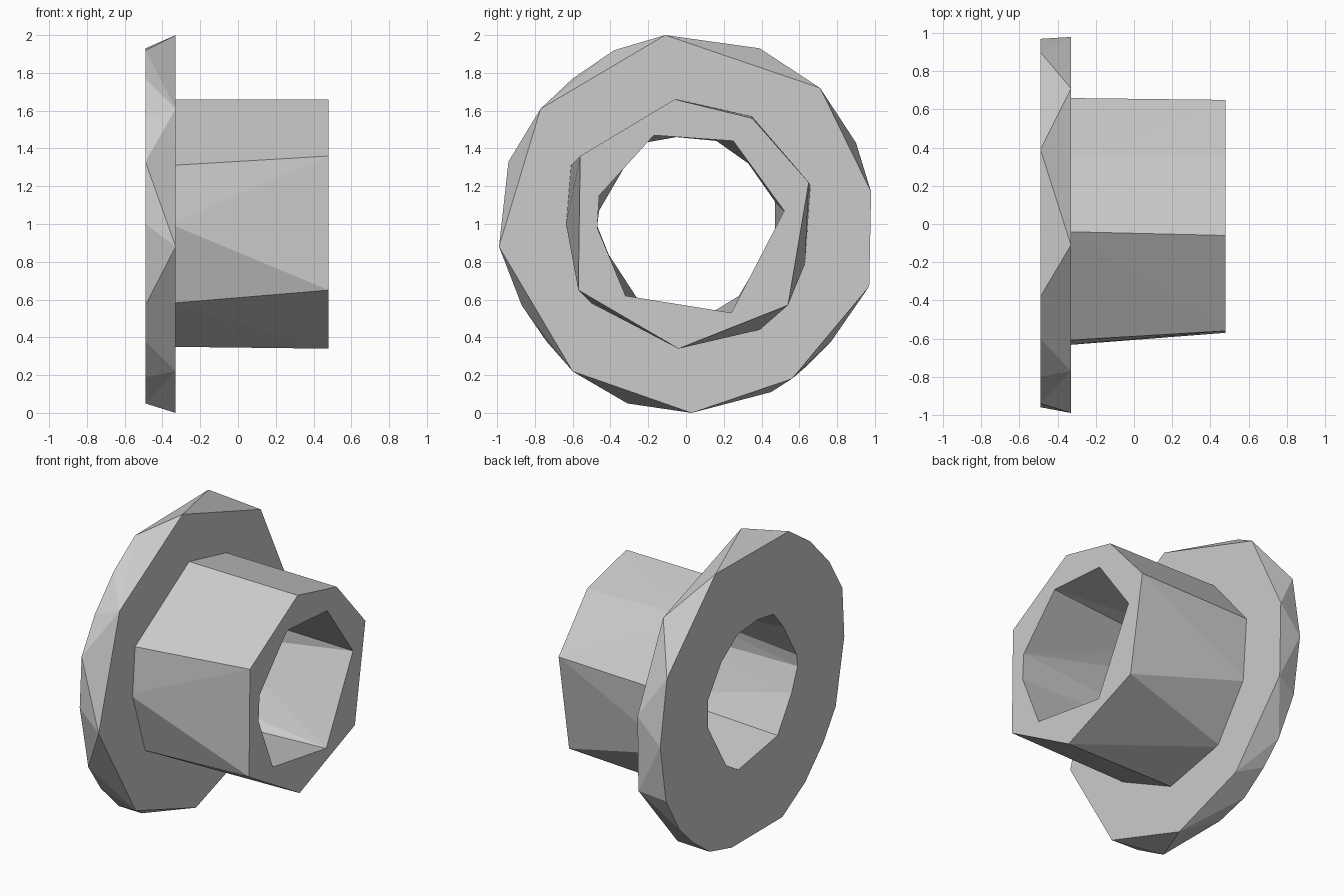
import bpy, bmesh

if "Cube" in bpy.data.objects:
    bpy.data.objects.remove(bpy.data.objects["Cube"])

X_BACK, X_FLANGE, X_END = -0.49, -0.33, 0.48


def lofted_hull(name, x0, ring0, x1, ring1):
    """Faceted solid between two (y, z) outlines at x0 and x1."""
    bm = bmesh.new()
    for x, ring in ((x0, ring0), (x1, ring1)):
        for y, z in ring:
            bm.verts.new((x, y, z))
    res = bmesh.ops.convex_hull(bm, input=bm.verts[:])
    loose = [v for v in bm.verts if not v.link_faces]
    bmesh.ops.delete(bm, geom=loose, context='VERTS')
    bmesh.ops.dissolve_limit(bm, angle_limit=0.005, verts=bm.verts[:], edges=bm.edges[:])
    bmesh.ops.recalc_face_normals(bm, faces=bm.faces[:])
    mesh = bpy.data.meshes.new(name)
    bm.to_mesh(mesh)
    bm.free()
    obj = bpy.data.objects.new(name, mesh)
    bpy.context.collection.objects.link(obj)
    return obj


def boolean(obj, other, operation):
    mod = obj.modifiers.new(operation.title(), 'BOOLEAN')
    mod.object, mod.operation, mod.solver = other, operation, 'EXACT'
    other.hide_render = True
    bpy.context.view_layer.objects.active = obj
    bpy.ops.object.modifier_apply(modifier=mod.name)
    bpy.data.objects.remove(other)


# Flange: disc with zigzag facets round its rim
flange_back = [(.39, 1.93), (-.38, 1.92), (-.60, 1.77), (-.80, 1.56), (-.94, 1.33),
               (-.96, 1.0), (-.87, .57), (-.74, .38), (-.55, .19), (-.31, .05),
               (.22, .05), (.45, .11), (.63, .24), (.77, .38), (.91, .62),
               (.97, 1.0), (.90, 1.43)]
flange_front = [(-.11, 2.0), (.71, 1.72), (.98, 1.17), (.97, .67), (.56, .18),
                (.03, 0), (-.60, .22), (-.99, .88), (-.77, 1.61)]
body = lofted_hull("flanged_bushing", X_BACK, flange_back, X_FLANGE, flange_front)

# Hub: faceted sleeve, slightly sunk into the flange
hub_base = [(-.04, 1.66), (.35, 1.57), (.66, 1.2), (.63, .79), (.39, .44),
            (-.05, .35), (-.50, .58), (-.635, 1.0), (-.61, 1.31)]
hub_end = [(-.06, 1.66), (.35, 1.56), (.65, 1.22), (.54, .57), (-.04, .34),
           (-.57, .65), (-.56, 1.36)]
hub = lofted_hull("hub", X_FLANGE - .03, hub_base, X_END, hub_end)
boolean(body, hub, 'UNION')

# Bore: faceted hole right through
bore_back = [(-.22, 1.43), (-.05, 1.46), (.16, 1.44), (.33, 1.32), (.47, 1.12),
             (.47, .94), (.28, .62), (.15, .54), (-.26, .61), (-.41, .84),
             (-.47, .99), (-.46, 1.07), (-.32, 1.31)]
bore_end = [(-.17, 1.47), (.25, 1.44), (.52, 1.07), (.24, .53), (-.32, .62),
            (-.47, .98), (-.46, 1.15)]
bore = lofted_hull("bore_cutter", X_BACK - .01, bore_back, X_END + .01, bore_end)
boolean(body, bore, 'DIFFERENCE')
